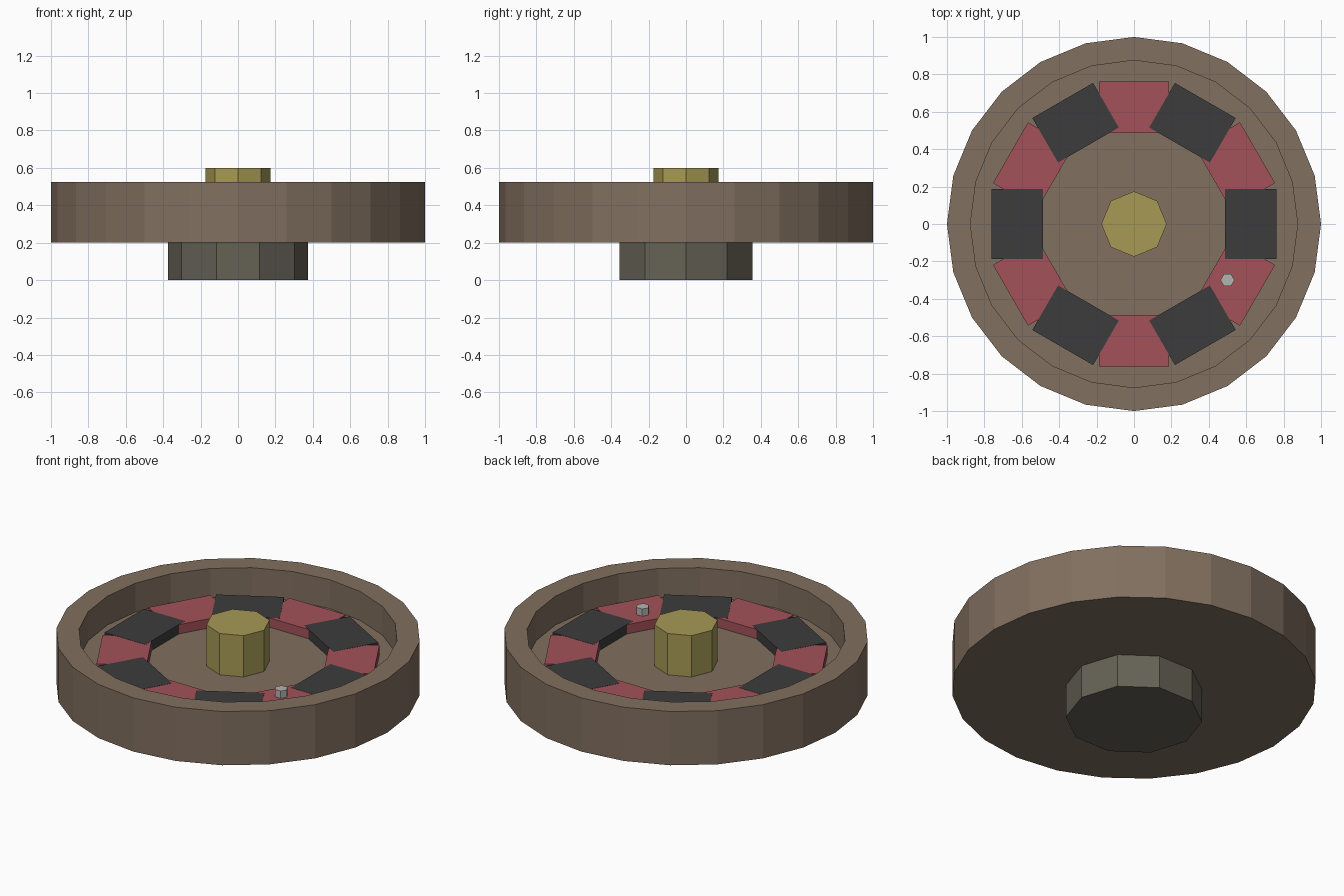
import bpy, bmesh
from math import cos, sin, pi, radians

if "Cube" in bpy.data.objects:
    bpy.data.objects.remove(bpy.data.objects["Cube"])


def paint(name, rgb):
    mat = bpy.data.materials.new(name)
    mat.diffuse_color = (*rgb, 1)
    mat.use_nodes = True
    mat.node_tree.nodes["Principled BSDF"].inputs["Base Color"].default_value = mat.diffuse_color
    return mat


WOOD = paint("wood", (0.22, 0.16, 0.115))
RED = paint("red", (0.37, 0.085, 0.10))
BLACK = paint("black", (0.045, 0.045, 0.045))
BRASS = paint("brass", (0.38, 0.32, 0.09))
STONE = paint("dark_stone", (0.13, 0.12, 0.09))
STEEL = paint("steel", (0.45, 0.46, 0.45))


def add_object(name, bm, mat):
    bmesh.ops.recalc_face_normals(bm, faces=bm.faces)
    mesh = bpy.data.meshes.new(name)
    bm.to_mesh(mesh)
    bm.free()
    mesh.materials.append(mat)
    obj = bpy.data.objects.new(name, mesh)
    bpy.context.collection.objects.link(obj)
    return obj


def lathe(name, profile, sides, mat, x=0, y=0):
    """Stack flat-sided rings of (radius, z) and cap both ends."""
    bm = bmesh.new()
    rings = [[bm.verts.new((x + r * cos(2 * pi * i / sides),
                            y + r * sin(2 * pi * i / sides), z))
              for i in range(sides)] for r, z in profile]
    for a, b in zip(rings, rings[1:]):
        for i in range(sides):
            j = (i + 1) % sides
            bm.faces.new((a[i], a[j], b[j], b[i]))
    bm.faces.new(rings[0])
    bm.faces.new(rings[-1])
    return add_object(name, bm, mat)


def block(name, size, radius, z, angle, mat):
    bm = bmesh.new()
    bmesh.ops.create_cube(bm, size=1)
    bmesh.ops.scale(bm, vec=size, verts=bm.verts)
    obj = add_object(name, bm, mat)
    obj.location = (radius * cos(angle), radius * sin(angle), z)
    obj.rotation_euler.z = angle
    return obj


# Pedestal, hollow dish and centre hub
lathe("pedestal", [(0.375, 0), (0.375, 0.2)], 10, STONE)
lathe("dish", [(1, 0.2), (1, 0.525), (0.875, 0.525), (0.875, 0.35)], 24, WOOD)
lathe("hub", [(0.175, 0.35), (0.175, 0.6)], 8, BRASS)

# Ring of alternating pockets; black sits a hair higher to avoid coplanar overlap
for i in range(12):
    red = i % 2 == 1
    block(f"{'red' if red else 'black'}_pocket_{i}", (0.275, 0.375, 0.0625),
          0.625, 0.375 if red else 0.376, radians(30 * i), RED if red else BLACK)

# Small ball resting on a red pocket
lathe("ball", [(0.0375, 0.40), (0.0375, 0.45)], 6, STEEL, 0.5, -0.3)
